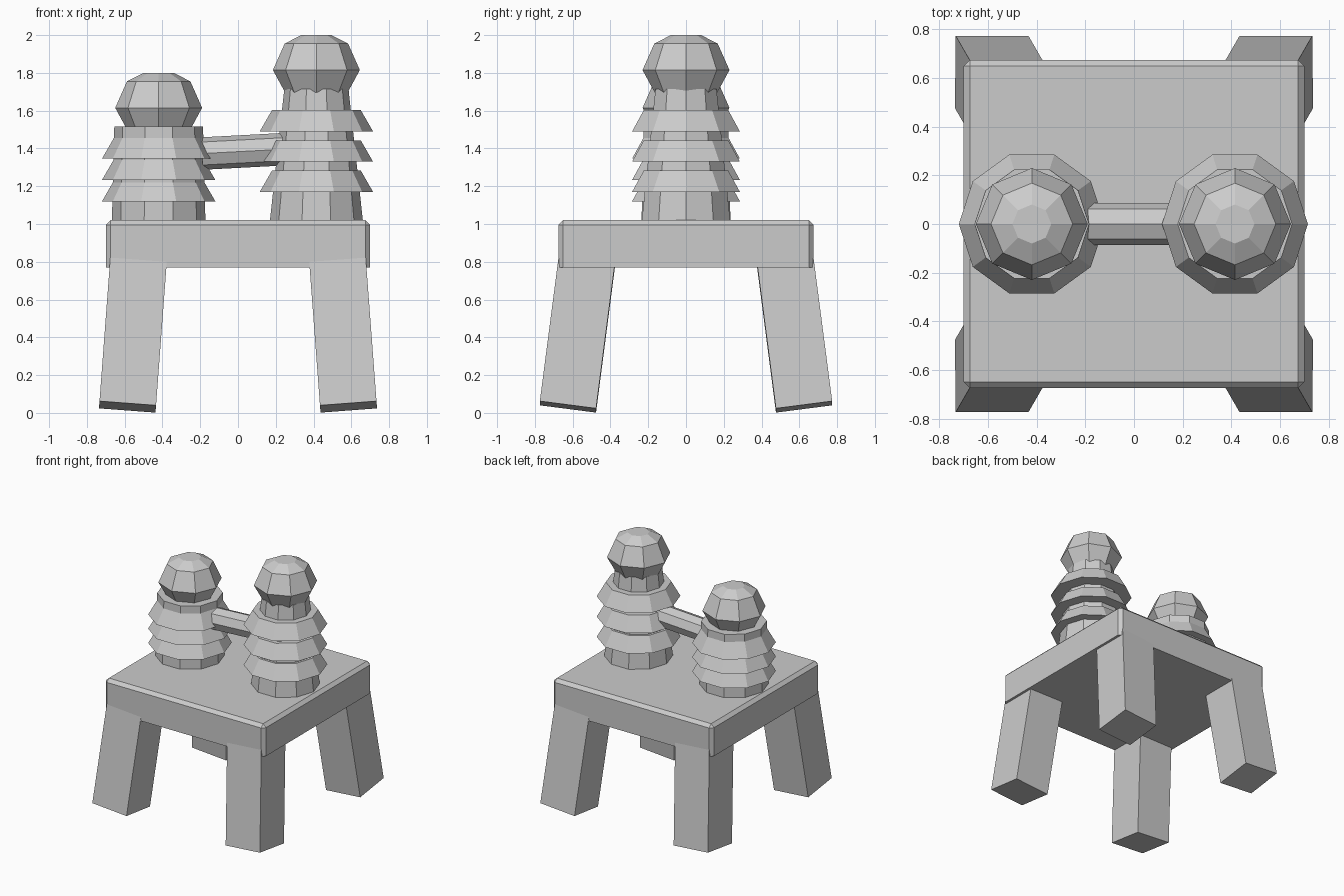
import bpy, bmesh, math
from mathutils import Vector, Matrix

cube = bpy.data.objects.get("Cube")
if cube:
    bpy.data.objects.remove(cube, do_unlink=True)

grey = bpy.data.materials.new("light grey")
grey.use_nodes = True
colour = (0.6, 0.6, 0.6, 1)
grey.diffuse_color = colour
grey.node_tree.nodes["Principled BSDF"].inputs["Base Color"].default_value = colour


def finish(name, bm):
    bmesh.ops.recalc_face_normals(bm, faces=bm.faces[:])
    mesh = bpy.data.meshes.new(name)
    bm.to_mesh(mesh)
    bm.free()
    mesh.materials.append(grey)
    obj = bpy.data.objects.new(name, mesh)
    bpy.context.collection.objects.link(obj)
    return obj


def lathe(name, profile, sides, matrix):
    """Closed, faceted solid from (radius, height) pairs."""
    bm = bmesh.new()
    rings = [[bm.verts.new(matrix @ Vector((r * math.cos(i * math.tau / sides),
                                            r * math.sin(i * math.tau / sides), z)))
              for i in range(sides)] for r, z in profile]
    for low, high in zip(rings, rings[1:]):
        for i in range(sides):
            j = (i + 1) % sides
            bm.faces.new((low[i], low[j], high[j], high[i]))
    bm.faces.new(rings[0])
    bm.faces.new(rings[-1])
    return finish(name, bm)


def box(name, size, matrix):
    bm = bmesh.new()
    bmesh.ops.create_cube(bm, size=1, matrix=matrix @ Matrix.Diagonal((*size, 1)))
    return finish(name, bm)


# Housing: chamfered everywhere except around its underside
bm = bmesh.new()
bmesh.ops.create_cube(bm, size=1, matrix=Matrix.Translation((0, 0, 0.895))
                      @ Matrix.Diagonal((1.4, 1.35, 0.25, 1)))
edges = [e for e in bm.edges if max(v.co.z for v in e.verts) > 1]
bmesh.ops.bevel(bm, geom=edges, offset=0.025, segments=1, affect='EDGES')
finish("housing", bm)

# Splayed square legs
for sy, end in ((-1, "front"), (1, "back")):
    for sx, side in ((1, "left"), (-1, "right")):
        up = Vector((-sx * 0.075, -sy * 0.13, 1)).normalized()
        across = Vector((0, 1, 0)).cross(up).normalized()
        depth = up.cross(across)
        turn = Matrix((across, depth, up)).transposed().to_4x4()
        place = Matrix.Translation((sx * 0.585, sy * 0.625, 0.032))
        box(f"{end}_{side}_leg", (0.3, 0.3, 0.9),
            place @ turn @ Matrix.Translation((0, 0, 0.45)))


# Ribbed posts with faceted knobs
def post(side, x, top, neck, first, step):
    at = Matrix.Translation((x, 0, 0))
    lathe(side + "_post", [(0.248, 1.0), (neck, top + 0.02)], 10, at)
    for n in range(3):
        z = first + n * step
        lathe(f"{side}_skirt_{n + 1}", [(0.3, z), (0.235, z + 0.113)], 10, at)
    knob = [(0.165, 0), (0.23, 0.12), (0.168, 0.26), (0.08, 0.305)]
    lathe(side + "_knob", [(r, top + z) for r, z in knob], 8, at)


post("right", -0.42, 1.495, 0.235, 1.12, 0.113)
post("left", 0.415, 1.695, 0.17, 1.17, 0.16)

# Tilted connecting bar
start, stop = Vector((-0.19, 0, 1.373)), Vector((0.32, 0, 1.4))
aim = (stop - start).to_track_quat('Z', 'X').to_matrix().to_4x4()
lathe("connecting_bar", [(0.086, 0), (0.086, (stop - start).length)], 8,
      Matrix.Translation(start) @ aim)
